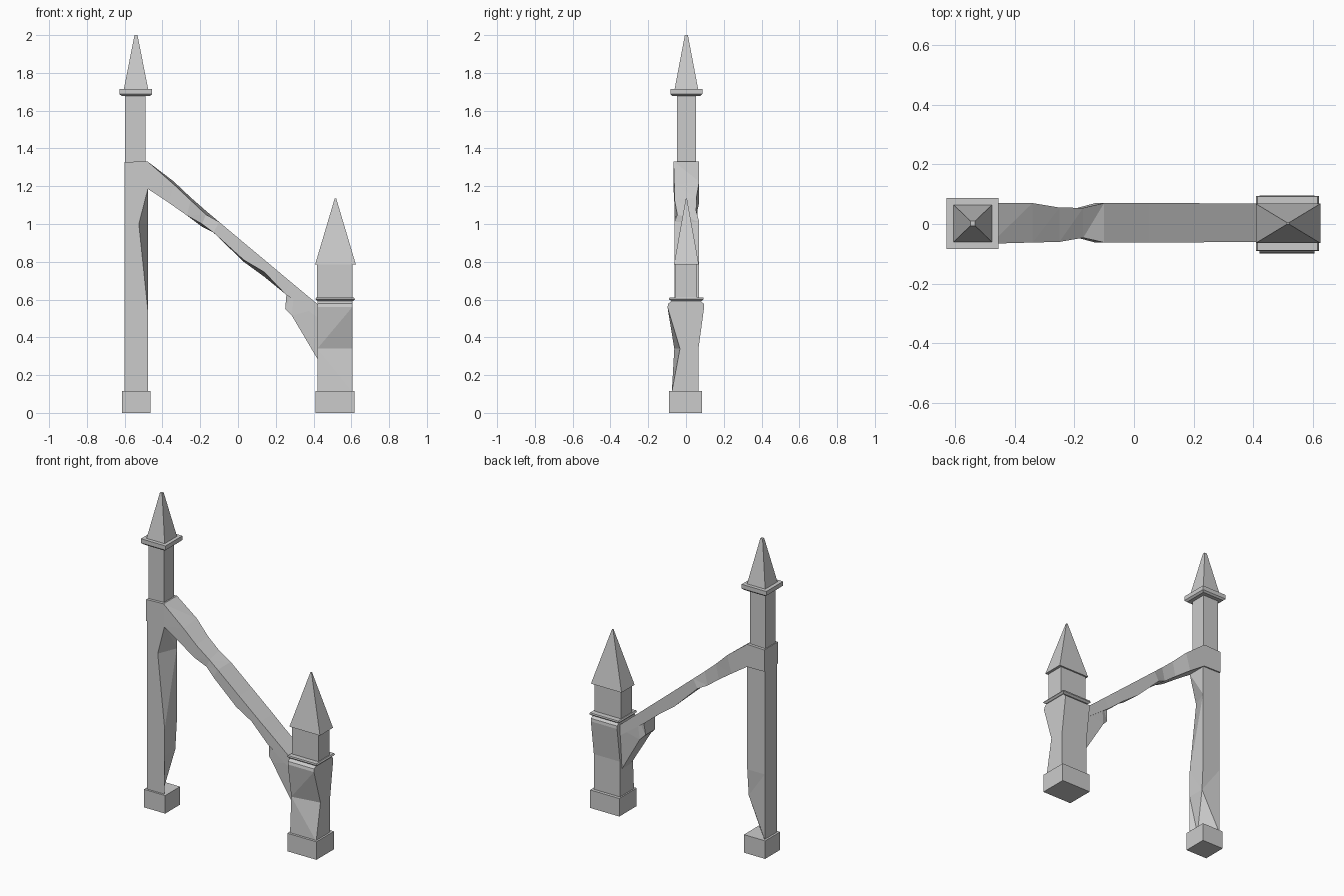
import bpy, bmesh


def loft(name, rings):
    """Skin four-cornered rings into a closed, flat-shaded solid."""
    bm = bmesh.new()
    vs = [[bm.verts.new(p) for p in r] for r in rings]
    for a, b in zip(vs, vs[1:]):
        for i in range(4):
            j = (i + 1) % 4
            bm.faces.new((a[i], a[j], b[j], b[i]))
    bm.faces.new(vs[0][::-1])
    bm.faces.new(vs[-1])
    bmesh.ops.triangulate(bm, faces=[f for f in bm.faces if f.calc_area() > 0.004])
    bmesh.ops.recalc_face_normals(bm, faces=bm.faces)
    me = bpy.data.meshes.new(name)
    bm.to_mesh(me)
    bm.free()
    ob = bpy.data.objects.new(name, me)
    bpy.context.collection.objects.link(ob)
    return ob


def rect(x0, x1, y0, y1, z, fr=None, br=None):
    """Horizontal ring; fr / br replace the worn front-right or back-right corner."""
    fr, br = fr or (x1, y0), br or (x1, y1)
    return [(x0, y0, z), (*fr, z), (*br, z), (x0, y1, z)]


def stack(name, cx, cy, levels):
    """Centred rectangular levels: (half x, half y, z)."""
    return loft(name, [rect(cx - a, cx + a, cy - b, cy + b, z) for a, b, z in levels])


# Tall pier: plinth, worn shaft, upper shaft, cap slab, spire
TX, TY = -0.538, 0.002
stack("tall_plinth", TX, TY, [(.075, .075, 0), (.075, .075, .115)])
L, R, F, B = -0.6, -0.476, -0.06, 0.062
loft("tall_shaft", [
    rect(L, R, F, B, .11, br=(-.51, -.03)),
    rect(L, R, F, B, .36, br=(-.478, .05)),
    rect(L, R, F, B, .53),
    rect(L, R, F, B, 1.0, fr=(-.525, F)),
    rect(L, R, F, B, 1.19)])
stack("tall_upper_shaft", -.543, TY, [(.054, .05, 1.32), (.054, .05, 1.69)])
stack("tall_cap_slab", TX - .003, TY, [(.075, .075, 1.678), (.087, .085, 1.688), (.087, .085, 1.715)])
stack("tall_spire", -.54, TY, [(.065, .063, 1.71), (.008, .008, 2.0)])

# Short pier: plinth, flared worn body, collar, upper block, spire
SX = 0.514
stack("short_plinth", SX, -.002, [(.103, .088, 0), (.103, .088, .115)])
l, r = 0.42, 0.605
loft("short_body", [
    rect(l, r, -.075, .066, .11),
    rect(l, r, -.062, .066, .34, fr=(r, -.032)),
    rect(l, r, -.098, .096, .56),
    rect(l, r, -.094, .094, .578),
    rect(l, r, -.068, .068, .6)])
stack("short_collar", SX, .002, [(.095, .08, .592), (.105, .092, .602), (.1, .09, .611)])
stack("short_upper_block", SX - .001, .001, [(.094, .057, .6), (.094, .057, .79)])
stack("short_spire", .516, .002, [(.108, .066, .785), (.004, .003, 1.135)])

# Flying arch: x, top z, bottom x, bottom z, front y, back y, front-top drop, front-bottom lift
sections = [
    (-.602, 1.328, -.602, 1.19, -.066, .07, 0, 0),
    (-.48, 1.332, -.48, 1.188, -.066, .07, 0, 0),
    (-.34, 1.225, -.37, 1.115, -.062, .07, .015, 0),
    (-.25, 1.14, -.27, 1.045, -.06, .055, .015, 0),
    (-.17, 1.07, -.19, .985, -.046, .054, .02, .015),
    (-.1, 1.011, -.13, .955, -.062, .07, 0, 0),
    (.05, .885, .03, .8, -.062, .07, 0, .01),
    (.2, .76, .14, .72, -.062, .07, 0, .025),
    (.28, .693, .25, .63, -.06, .068, 0, 0),
    (.44, .56, .43, .5, -.06, .068, 0, 0)]
loft("flying_arch", [[(x, yf, z - d), (x, yb, z), (bx, yb, bz), (bx, yf, bz + u)]
                     for x, z, bx, bz, yf, yb, d, u in sections])

# Bracket under the arch where it meets the short pier
loft("arch_bracket", [
    [(.26, -.055, .67), (.26, .064, .67), (.25, .05, .55), (.25, -.045, .55)],
    [(.3, -.058, .66), (.3, .066, .66), (.285, .06, .515), (.285, -.056, .515)],
    [(.43, -.058, .555), (.43, .066, .555), (.43, .045, .27), (.43, -.045, .27)]])
